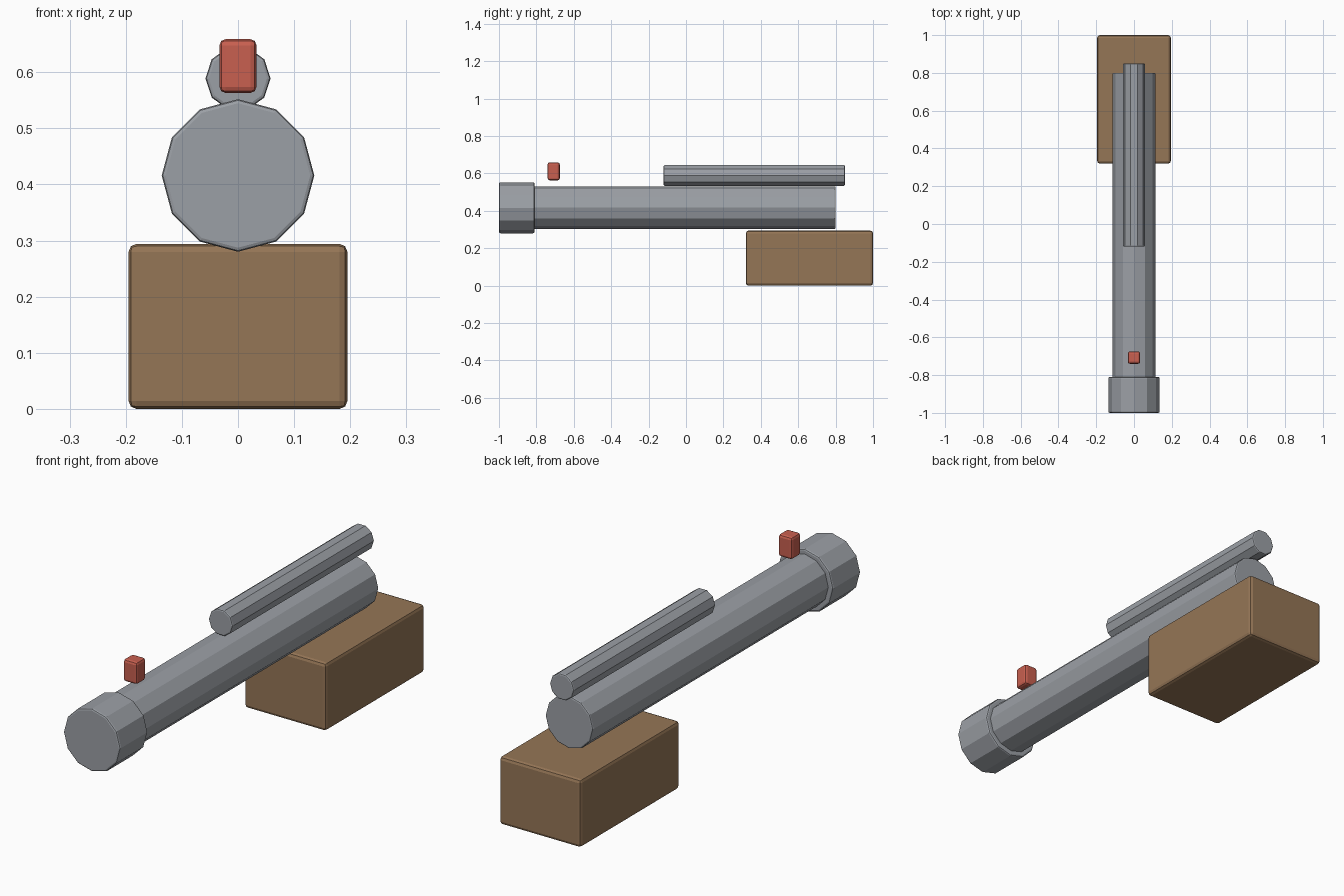
import bpy
import math

if "Cube" in bpy.data.objects:
    bpy.data.objects.remove(bpy.data.objects["Cube"])


def material(name, rgb):
    m = bpy.data.materials.new(name)
    m.diffuse_color = (*rgb, 1)
    m.use_nodes = True
    m.node_tree.nodes["Principled BSDF"].inputs["Base Color"].default_value = m.diffuse_color
    return m


STEEL = material("grey steel", (0.33, 0.35, 0.38))
WOOD = material("brown", (0.30, 0.18, 0.093))
RED = material("red", (0.58, 0.115, 0.08))


def finish(ob, name, mat, bevel):
    ob.name = name
    ob.data.materials.append(mat)
    mod = ob.modifiers.new("edge bevel", "BEVEL")
    mod.width = bevel
    mod.segments = 2
    mod.limit_method = "ANGLE"
    mod.angle_limit = math.radians(50)
    return ob


def rod(name, sides, radius, y0, y1, z, turn, bevel):
    # Flat-sided cylinder lying along y; turn spins it about its own axis
    bpy.ops.mesh.primitive_cylinder_add(vertices=sides, radius=radius, depth=y1 - y0)
    ob = bpy.context.object
    ob.rotation_euler = (math.pi / 2, 0, 0)
    ob.location = (0, (y0 + y1) / 2, z)
    for v in ob.data.vertices:
        x, y = v.co.x, v.co.y
        c, s = math.cos(turn), math.sin(turn)
        v.co.x, v.co.y = c * x - s * y, s * x + c * y
    return finish(ob, name, STEEL, bevel)


def block(name, mat, half_x, y0, y1, z0, z1, bevel):
    bpy.ops.mesh.primitive_cube_add(size=1)
    ob = bpy.context.object
    ob.location = (0, (y0 + y1) / 2, (z0 + z1) / 2)
    size = (2 * half_x, y1 - y0, z1 - z0)
    for v in ob.data.vertices:
        v.co = [c * s for c, s in zip(v.co, size)]
    return finish(ob, name, mat, bevel)


# Main tube with a wider collar at the front end
rod("barrel", 12, 0.114, -0.82, 0.80, 0.417, 0, 0.006)
rod("muzzle_collar", 12, 0.136, -1.0, -0.81, 0.416, 0, 0.007)

# Thin ten-sided cylinder above the tube
rod("upper_cylinder", 10, 0.058, -0.12, 0.85, 0.589, math.pi / 2, 0.006)

# Rear block and small front sight
block("rear_block", WOOD, 0.195, 0.32, 1.0, 0.0, 0.294, 0.014)
block("front_sight", RED, 0.033, -0.74, -0.675, 0.563, 0.659, 0.011)
